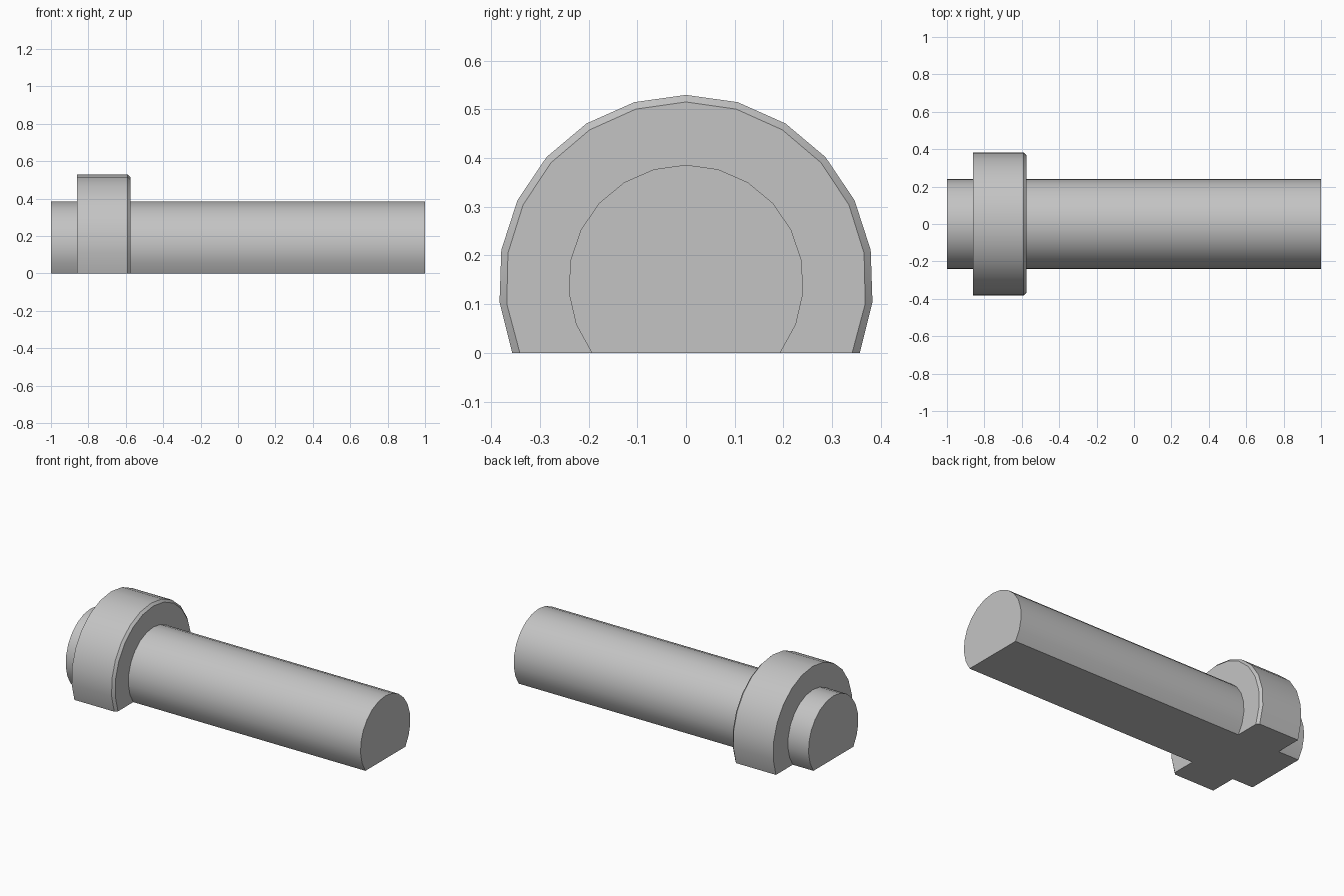
import bpy
import bmesh
from math import acos, sin, cos, radians

AXIS_Z = 0.1445                 # height of the shaft axis above the flat underside
SHAFT_R, COLLAR_R, BEVEL = 0.2415, 0.385, 0.0145
X_TAIL, X_BACK, X_FRONT, X_END = -1.0, -0.86, -0.575, 1.0

if "Cube" in bpy.data.objects:
    bpy.data.objects.remove(bpy.data.objects["Cube"])

grey = bpy.data.materials.new("plain grey")
grey.use_nodes = True
colour = (0.55, 0.55, 0.55, 1)
grey.diffuse_color = colour
grey.node_tree.nodes["Principled BSDF"].inputs["Base Color"].default_value = colour


def section(bm, x, radius, sides):
    """Round outline cut flat at z = 0, open at the bottom edge."""
    half = acos(-AXIS_Z / radius)
    angles = [half * (2 * i / sides - 1) for i in range(sides + 1)]
    return [bm.verts.new((x, radius * sin(a), AXIS_Z + radius * cos(a))) for a in angles]


def loft(bm, a, b):
    """Walls between two outlines, including the flat underside."""
    for i in range(len(a)):
        j = (i + 1) % len(a)
        bm.faces.new((a[i], b[i], b[j], a[j]))


def finish(bm, name):
    mesh = bpy.data.meshes.new(name)
    bm.to_mesh(mesh)
    bm.free()
    mesh.materials.append(grey)
    obj = bpy.data.objects.new(name, mesh)
    bpy.context.collection.objects.link(obj)
    bpy.ops.object.select_all(action='DESELECT')
    obj.select_set(True)
    bpy.context.view_layer.objects.active = obj
    bpy.ops.object.shade_smooth_by_angle(angle=radians(30))


# Short tail and long shaft, each capped only at its free end
for name, x0, x1 in (("tail_stub", X_TAIL, X_BACK), ("main_shaft", X_FRONT, X_END)):
    bm = bmesh.new()
    a, b = section(bm, x0, SHAFT_R, 16), section(bm, x1, SHAFT_R, 16)
    loft(bm, a, b)
    bm.faces.new(a if name == "tail_stub" else b[::-1])
    finish(bm, name)

# Collar with one chamfered rim and open shoulders around the shaft
bm = bmesh.new()
back = section(bm, X_BACK, COLLAR_R, 14)
rim = section(bm, X_FRONT - BEVEL, COLLAR_R, 14)
front = section(bm, X_FRONT, COLLAR_R - BEVEL, 14)
loft(bm, back, rim)
loft(bm, rim, front)
bm.faces.new(back + section(bm, X_BACK, SHAFT_R, 16)[::-1])
bm.faces.new(section(bm, X_FRONT, SHAFT_R, 16) + front[::-1])
finish(bm, "collar")
